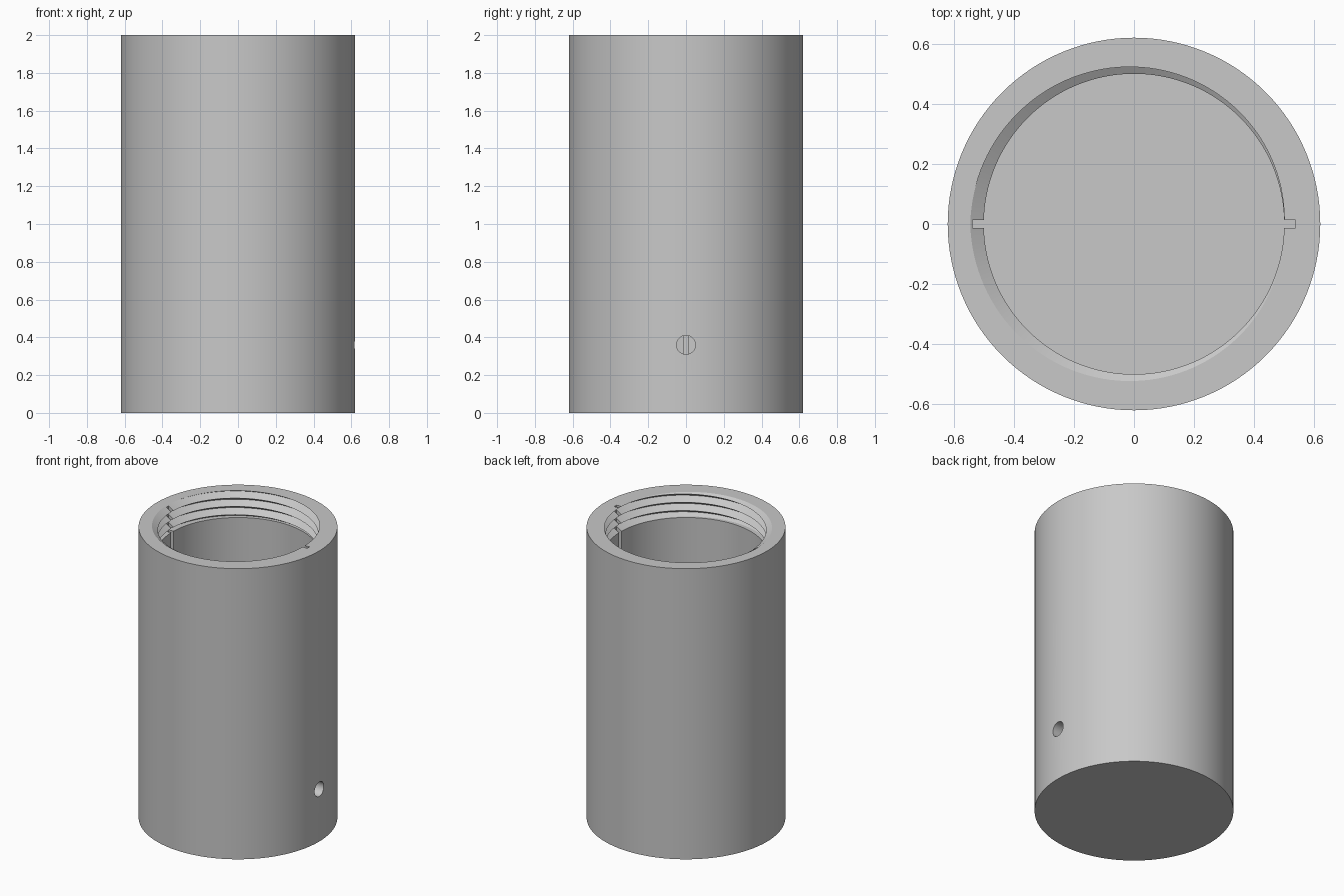
import bpy
import bmesh
from math import pi, sin, cos, floor
from mathutils import Matrix

cube = bpy.data.objects.get("Cube")
if cube:
    bpy.data.objects.remove(cube, do_unlink=True)

SEG = 128
HEIGHT, OUTER, BORE, FLOOR = 2.0, 0.62, 0.5, 0.12
PITCH, DEPTH, THREAD_END = 0.057, 0.045, 1.83

grey = bpy.data.materials.new("plain grey")
grey.use_nodes = True
tone = (0.58, 0.58, 0.58, 1)
grey.diffuse_color = tone
grey.node_tree.nodes["Principled BSDF"].inputs["Base Color"].default_value = tone


def make_object(name, bm):
    mesh = bpy.data.meshes.new(name)
    bm.to_mesh(mesh)
    bm.free()
    mesh.materials.append(grey)
    obj = bpy.data.objects.new(name, mesh)
    bpy.context.collection.objects.link(obj)
    return obj


def thread_point(a, k):
    """Radius and height on the k-th helical edge, trimmed to the threaded zone."""
    root = HEIGHT + PITCH * (a - pi) / (2 * pi)
    z = min(HEIGHT, max(THREAD_END, root - k * PITCH / 2))
    turn = (root - z) / PITCH
    turn -= floor(turn)
    return BORE + DEPTH * abs(1 - 2 * turn), z


# Closed body: base, outer wall, rim, threaded mouth, bore, floor
bm = bmesh.new()
columns = []
for i in range(SEG + 1):
    a = 2 * pi * i / SEG
    profile = [(0, 0), (OUTER, 0), (OUTER, HEIGHT)]
    profile += [thread_point(a, k) for k in range(-2, 9)]
    profile += [(BORE, THREAD_END), (BORE, FLOOR), (0, FLOOR)]
    columns.append([bm.verts.new((r * cos(a), r * sin(a), z)) for r, z in profile])
for left, right in zip(columns, columns[1:]):
    for j in range(len(left) - 1):
        bm.faces.new((left[j], right[j], right[j + 1], left[j + 1]))
bmesh.ops.remove_doubles(bm, verts=bm.verts, dist=0.00005)
bmesh.ops.dissolve_degenerate(bm, edges=bm.edges, dist=0.00005)
bmesh.ops.recalc_face_normals(bm, faces=bm.faces)
body = make_object("threaded_sleeve", bm)

# Cutter for the pair of keyways down the bore
bm = bmesh.new()
bmesh.ops.create_cube(bm, size=1)
cut_height = HEIGHT + 0.1 - FLOOR
bmesh.ops.transform(bm, verts=bm.verts, matrix=Matrix.Translation((0, 0, FLOOR + cut_height / 2))
                    @ Matrix.Diagonal((1.074, 0.025, cut_height, 1)))
keyways = make_object("keyway_cutter", bm)

# Cutter for the round hole low in the +x wall
bm = bmesh.new()
bmesh.ops.create_cone(bm, cap_ends=True, segments=32, radius1=0.05, radius2=0.05, depth=0.4,
                      matrix=Matrix.Translation((0.6, 0, 0.36)) @ Matrix.Rotation(pi / 2, 4, "Y"))
hole = make_object("side_hole_cutter", bm)

bpy.ops.object.select_all(action="DESELECT")
bpy.context.view_layer.objects.active = body
body.select_set(True)
for cutter in (keyways, hole):
    cutter.hide_render = True
    cut = body.modifiers.new(cutter.name, "BOOLEAN")
    cut.operation = "DIFFERENCE"
    cut.solver = "EXACT"
    cut.object = cutter
    bpy.ops.object.modifier_apply(modifier=cut.name)
    bpy.data.objects.remove(cutter, do_unlink=True)

bpy.ops.object.shade_smooth_by_angle(angle=pi / 6)
